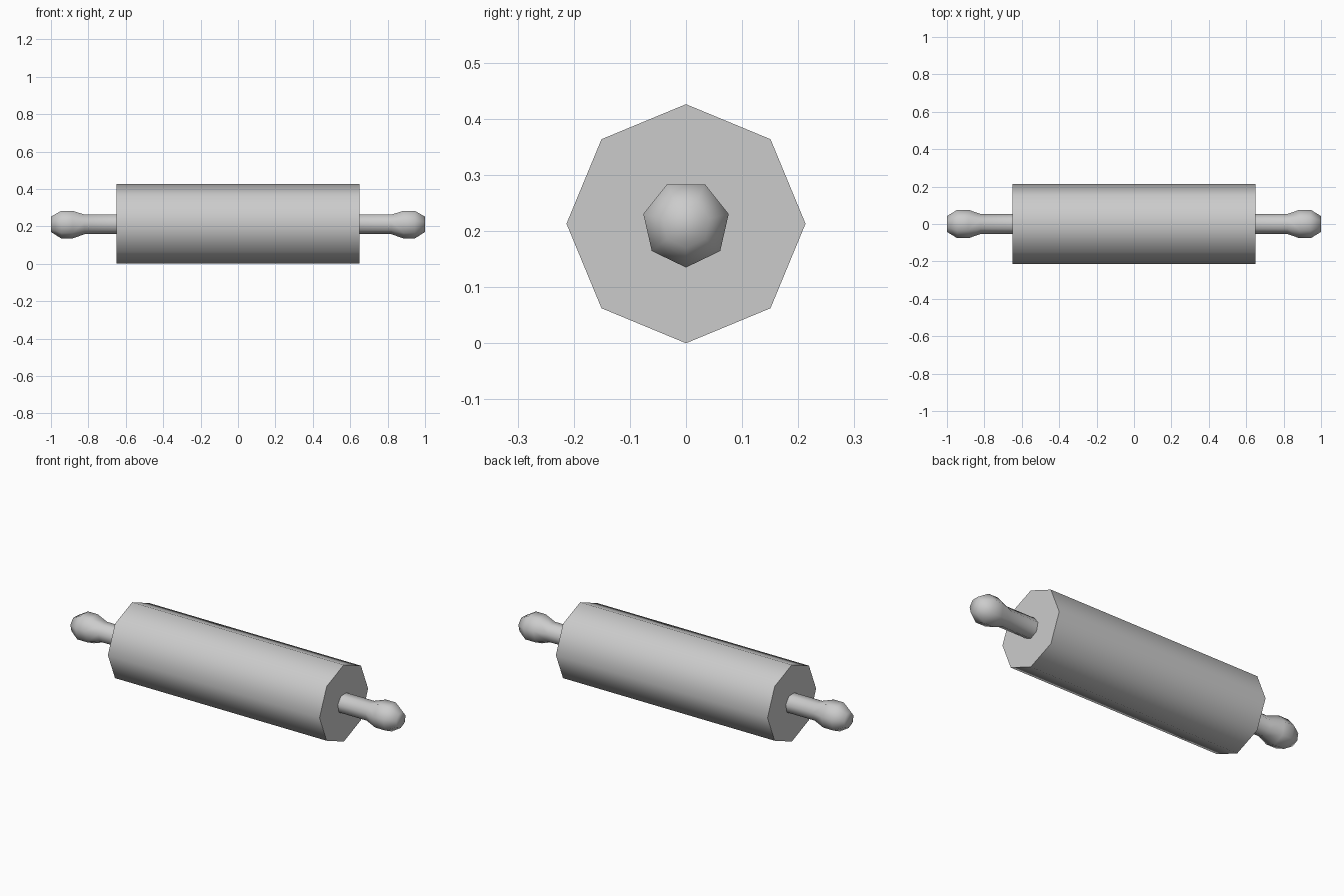
import bpy, bmesh
from math import cos, sin, pi, radians

cube = bpy.data.objects.get("Cube")
if cube:
    bpy.data.objects.remove(cube, do_unlink=True)

AXIS_Z = 0.213

grey = bpy.data.materials.new("plain_grey")
grey.use_nodes = True
grey.diffuse_color = (0.6, 0.6, 0.6, 1)
grey.node_tree.nodes["Principled BSDF"].inputs["Base Color"].default_value = (0.6, 0.6, 0.6, 1)


def turned_part(name, profile, sides, sharp_angle):
    """Turn an (x, radius) profile around the long axis, one corner pointing down."""
    bm = bmesh.new()
    rings = []
    for x, r in profile:
        angles = [-pi / 2 + 2 * pi * i / sides for i in range(sides)]
        rings.append([bm.verts.new((x, r * cos(a), r * sin(a))) for a in angles])
    for a, b in zip(rings, rings[1:]):
        for i in range(sides):
            j = (i + 1) % sides
            bm.faces.new((a[i], a[j], b[j], b[i]))
    bm.faces.new(rings[0])
    bm.faces.new(rings[-1])
    bmesh.ops.recalc_face_normals(bm, faces=bm.faces)
    for face in bm.faces:
        face.smooth = True
    mesh = bpy.data.meshes.new(name)
    bm.to_mesh(mesh)
    bm.free()
    mesh.set_sharp_from_angle(angle=radians(sharp_angle))
    mesh.materials.append(grey)
    obj = bpy.data.objects.new(name, mesh)
    obj.location.z = AXIS_Z
    bpy.context.collection.objects.link(obj)
    return obj


# Eight-sided roller
turned_part("roller", [(-0.65, 0.213), (0.65, 0.213)], 8, 60)

# Seven-sided handles with rounded knobs, mirrored to both ends
handle_profile = [(0.64, 0.055), (0.82, 0.055), (0.885, 0.078), (0.945, 0.078), (1.0, 0.043)]
handles = turned_part("handles", handle_profile, 7, 70)
mirror = handles.modifiers.new("both_ends", 'MIRROR')
mirror.use_axis = (True, False, False)
